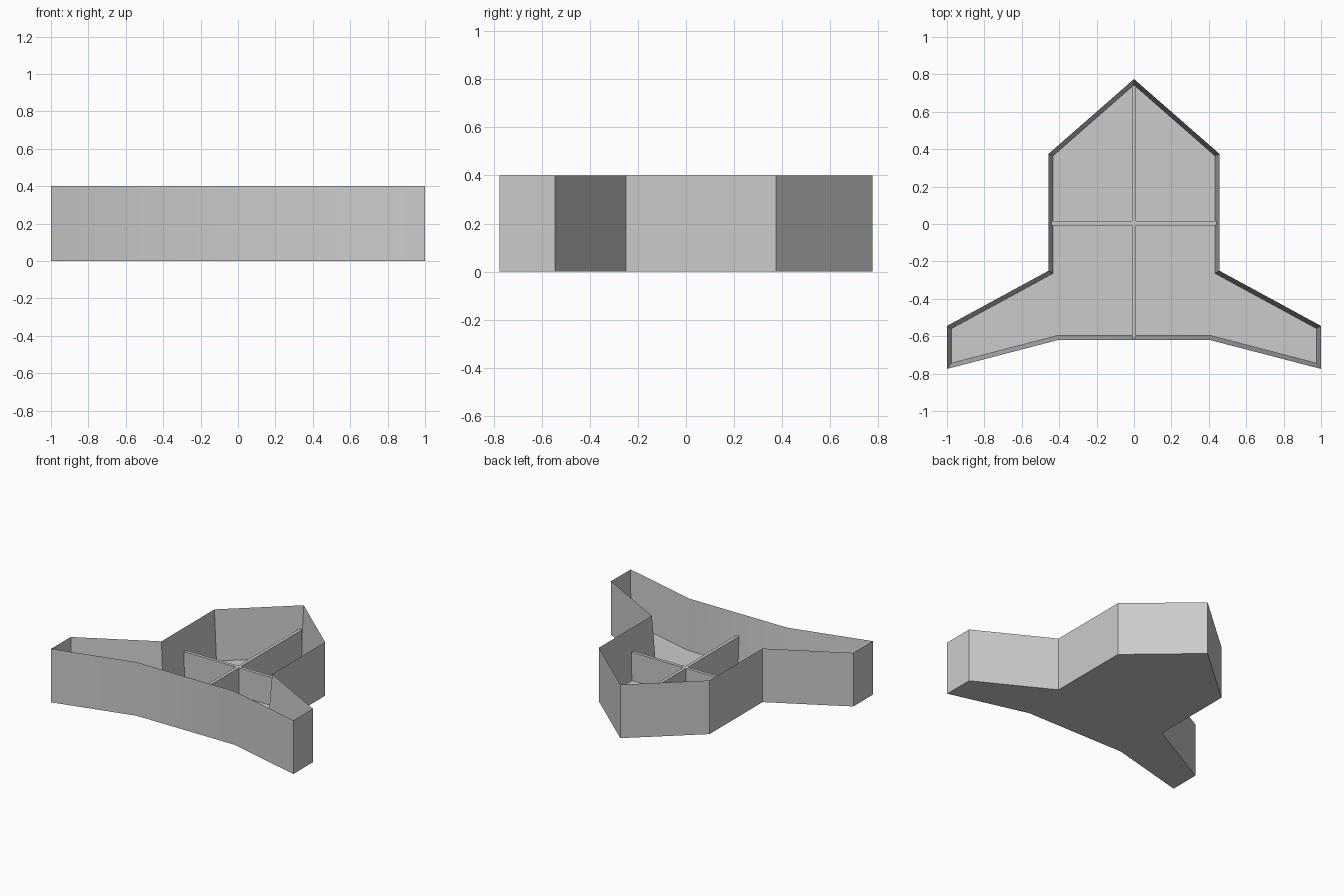
import bpy
import bmesh
from math import radians
from mathutils import Matrix

if "Cube" in bpy.data.objects:
    bpy.data.objects.remove(bpy.data.objects["Cube"], do_unlink=True)

WALL = 0.024
HEIGHT = 0.4
FLOOR = 0.025
DIVIDER_TOP = 0.235

grey = bpy.data.materials.new("grey plastic")
grey.use_nodes = True
grey.diffuse_color = (0.6, 0.6, 0.6, 1)
grey.node_tree.nodes["Principled BSDF"].inputs["Base Color"].default_value = grey.diffuse_color


def finish(name, bm):
    bmesh.ops.recalc_face_normals(bm, faces=bm.faces)
    mesh = bpy.data.meshes.new(name)
    bm.to_mesh(mesh)
    bm.free()
    mesh.materials.append(grey)
    mesh.shade_smooth()
    mesh.set_sharp_from_angle(angle=radians(30))
    obj = bpy.data.objects.new(name, mesh)
    bpy.context.collection.objects.link(obj)
    return obj


def box(name, low, high):
    bm = bmesh.new()
    bmesh.ops.create_cube(bm, size=1)
    size = [b - a for a, b in zip(low, high)]
    mid = [(a + b) / 2 for a, b in zip(low, high)]
    bm.transform(Matrix.Translation(mid) @ Matrix.Diagonal((*size, 1)))
    return finish(name, bm)


# Tray: winged outline, extruded, then its top inset and pushed down to the floor
right_half = [(0.405, -0.62), (1, -0.775), (1, -0.545), (0.457, -0.25), (0.457, 0.375)]
outline = right_half + [(0, 0.775)] + [(-x, y) for x, y in reversed(right_half)]
bm = bmesh.new()
base = bm.faces.new([bm.verts.new((x, y, 0)) for x, y in outline])
raised = bmesh.ops.extrude_face_region(bm, geom=[base], use_keep_orig=True)["geom"]
top = next(g for g in raised if isinstance(g, bmesh.types.BMFace))
bmesh.ops.translate(bm, vec=(0, 0, HEIGHT), verts=top.verts)
bmesh.ops.recalc_face_normals(bm, faces=bm.faces)
bmesh.ops.inset_region(bm, faces=[top], thickness=WALL, use_even_offset=True)
for v in top.verts:
    v.co.z = FLOOR
finish("tray", bm)

# Low dividers: one long rib down the middle and a cross rib on each side
half = WALL / 2
box("long_divider", (-half, -0.61, FLOOR), (half, 0.74, DIVIDER_TOP))
cross = box("cross_divider", (half, 0.005 - half, FLOOR), (0.44, 0.005 + half, DIVIDER_TOP))
mirror = cross.modifiers.new("mirror", "MIRROR")
mirror.use_mirror_merge = False
